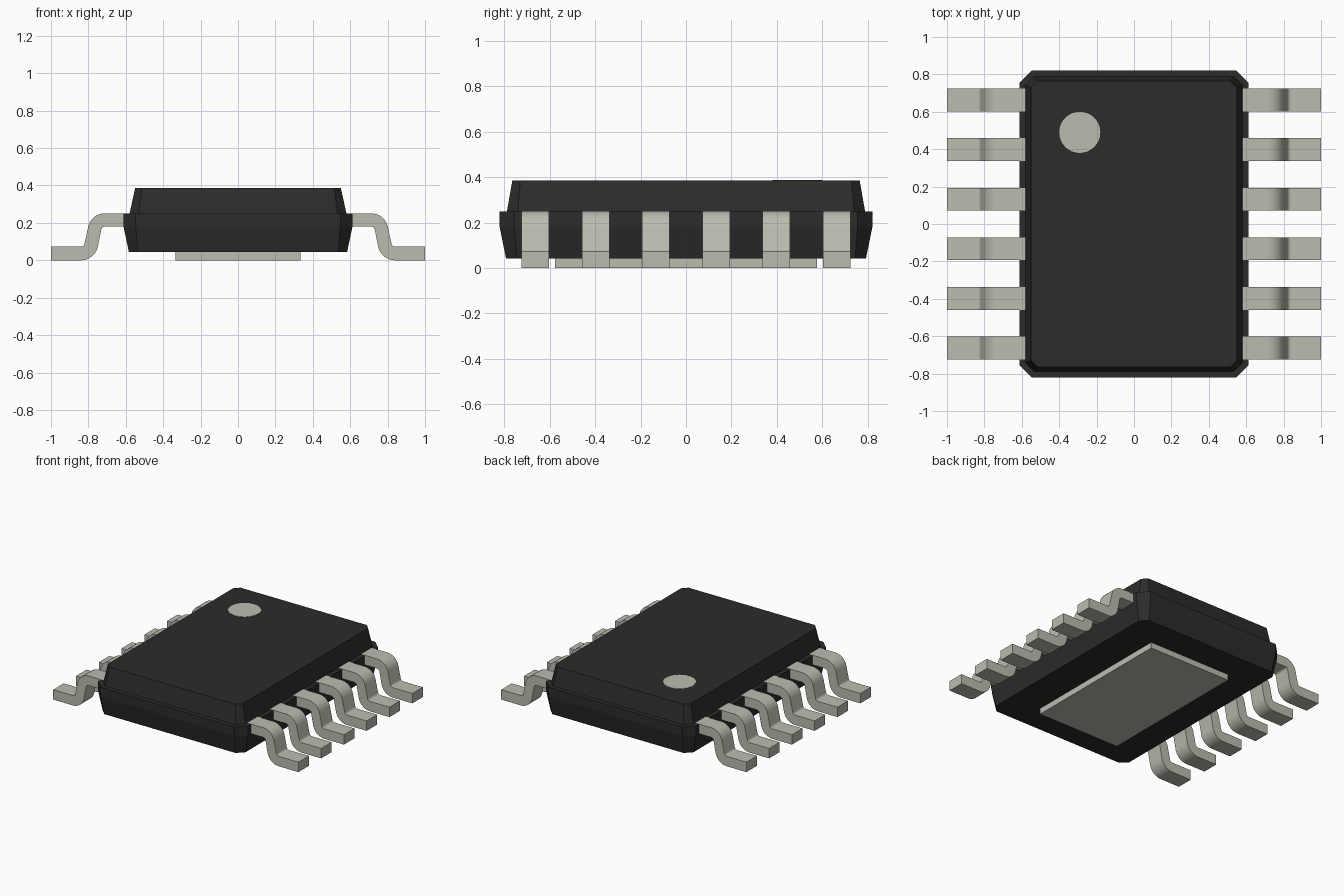
import bpy, bmesh, math

cube = bpy.data.objects.get("Cube")
if cube:
    bpy.data.objects.remove(cube, do_unlink=True)


def material(name, rgb):
    m = bpy.data.materials.new(name)
    m.use_nodes = True
    color = (*rgb, 1.0)
    m.diffuse_color = color
    m.node_tree.nodes["Principled BSDF"].inputs["Base Color"].default_value = color
    return m


BLACK = material("black plastic", (0.025, 0.025, 0.025))
METAL = material("tinned metal", (0.50, 0.50, 0.43))


def finish(name, bm, mat):
    bmesh.ops.recalc_face_normals(bm, faces=bm.faces)
    mesh = bpy.data.meshes.new(name)
    bm.to_mesh(mesh)
    bm.free()
    mesh.materials.append(mat)
    obj = bpy.data.objects.new(name, mesh)
    bpy.context.collection.objects.link(obj)
    return obj


def loft(name, rings, mat):
    """Stack of closed rings of equal length, capped at both ends."""
    bm = bmesh.new()
    loops = [[bm.verts.new(p) for p in ring] for ring in rings]
    n = len(loops[0])
    for a, b in zip(loops, loops[1:]):
        for i in range(n):
            j = (i + 1) % n
            bm.faces.new((a[i], a[j], b[j], b[i]))
    bm.faces.new(loops[0][::-1])
    bm.faces.new(loops[-1])
    return finish(name, bm, mat)


def octagon(hx, hy, c, z):
    """Rectangle with chamfered corners."""
    return [(hx, -hy + c, z), (hx, hy - c, z), (hx - c, hy, z), (-hx + c, hy, z),
            (-hx, hy - c, z), (-hx, -hy + c, z), (-hx + c, -hy, z), (hx - c, -hy, z)]


# Moulded case: tapered lower half, narrow ledge, tapered upper half
loft("case", [octagon(0.583, 0.793, 0.048, 0.043),
              octagon(0.612, 0.821, 0.065, 0.18),
              octagon(0.612, 0.821, 0.065, 0.249),
              octagon(0.580, 0.789, 0.048, 0.249),
              octagon(0.550, 0.765, 0.035, 0.386)], BLACK)

# Thermal pad under the case
loft("thermal_pad", [octagon(0.335, 0.578, 0.001, z) for z in (0.0, 0.05)], METAL)

# Pin one marker disc on the top face
bm = bmesh.new()
bmesh.ops.create_cone(bm, cap_ends=True, segments=32, radius1=0.11, radius2=0.11, depth=0.003)
marker = finish("pin_one_marker", bm, METAL)
marker.location = (-0.29, 0.49, 0.386)


def arc(cx, cz, r, start, end, steps=8):
    angles = [math.radians(start + (end - start) * i / steps) for i in range(steps + 1)]
    return [(cx + r * math.cos(a), cz + r * math.sin(a)) for a in angles]


# Gull-wing lead profile in the xz plane
TOP, FOOT, LEAN = (0.712, 0.16), (0.84, 0.093), 13
outer = [(0.58, 0.251)] + arc(*TOP, 0.091, 90, LEAN) + arc(*FOOT, 0.02, 180 + LEAN, 270) + [(1.0, 0.073)]
inner = [(0.58, 0.18)] + arc(*TOP, 0.02, 90, LEAN) + arc(*FOOT, 0.093, 180 + LEAN, 270) + [(1.0, 0.0)]


def lead(name, side, y):
    """Sweep the lead cross-section along its profile."""
    rings = []
    for (xo, zo), (xi, zi) in zip(outer, inner):
        rings.append([(side * xo, y - 0.061, zo), (side * xo, y + 0.061, zo),
                      (side * xi, y + 0.061, zi), (side * xi, y - 0.061, zi)])
    return loft(name, rings, METAL)


# Six leads along each long side
leads = [lead(f"{label}_lead_{i + 1}", side, (i - 2.5) * 0.2655)
         for side, label in ((1, "left"), (-1, "right")) for i in range(6)]

# Smooth bends with sharp edges kept
bpy.ops.object.select_all(action="DESELECT")
for obj in leads + [marker]:
    obj.select_set(True)
bpy.context.view_layer.objects.active = leads[0]
bpy.ops.object.shade_smooth_by_angle(angle=math.radians(30))
